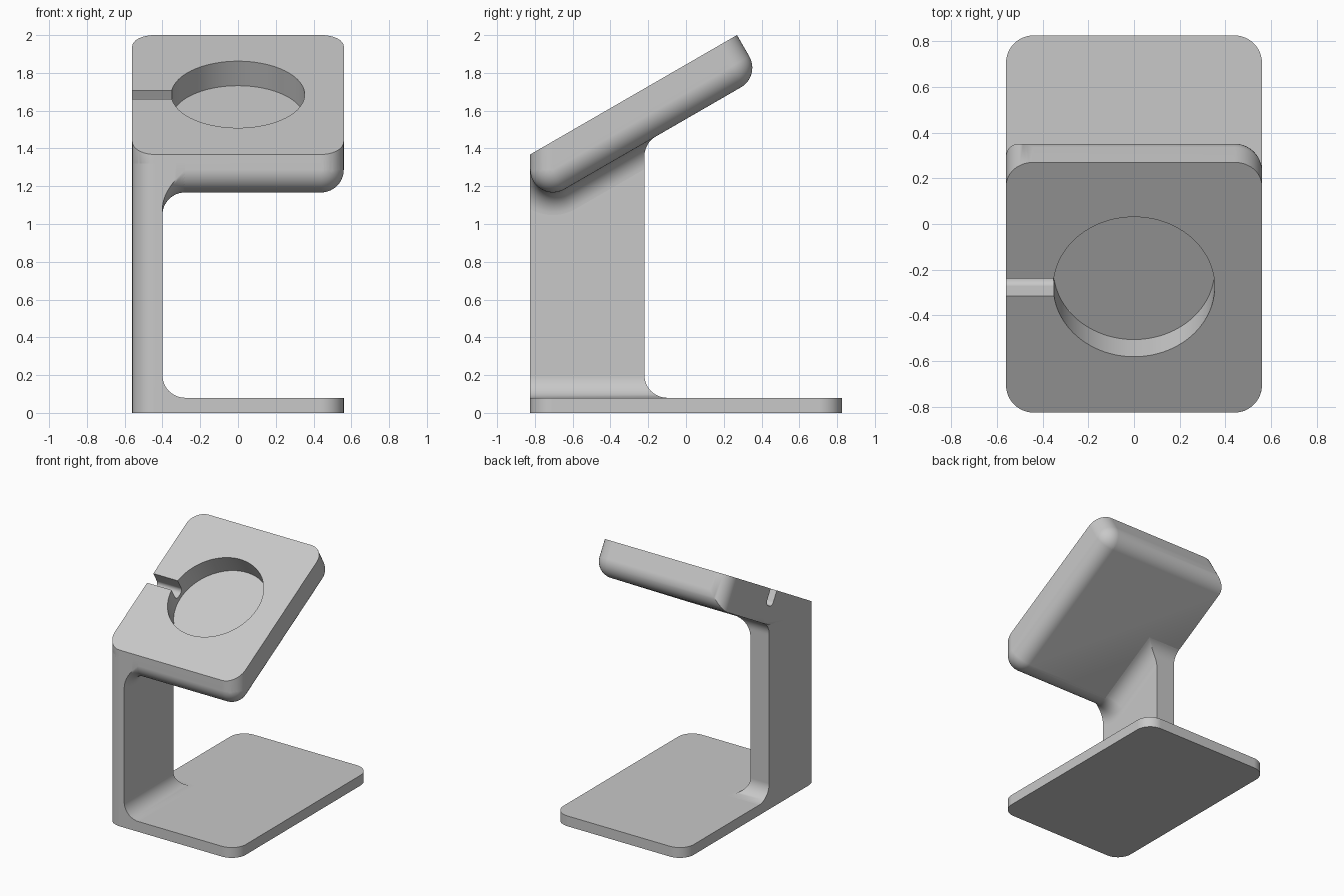
import bpy, bmesh
from math import sin, cos, acos, pi, radians, tan
from mathutils import Vector, Matrix

cube = bpy.data.objects.get("Cube")
if cube:
    bpy.data.objects.remove(cube, do_unlink=True)

# Main dimensions
HX, HY = 0.56, 0.825          # half width and half depth
R = 0.12                      # fillet radius used everywhere
BASE_H = 0.08
TILT = radians(30)
THICK = 0.25                  # head thickness
FRONT_Z = 1.368               # height of the head's top front edge
ARM_X, ARM_Y = -0.40, -0.22   # inner and rear faces of the arm
N = 12                        # segments per quarter turn
QUARTER = [i / N * pi / 2 for i in range(N + 1)]

grey = bpy.data.materials.new("light grey")
grey.use_nodes = True
colour = (0.58, 0.58, 0.58, 1)
grey.diffuse_color = colour
grey.node_tree.nodes["Principled BSDF"].inputs["Base Color"].default_value = colour


def make_object(name, bm):
    bmesh.ops.recalc_face_normals(bm, faces=bm.faces)
    mesh = bpy.data.meshes.new(name)
    bm.to_mesh(mesh)
    bm.free()
    mesh.materials.append(grey)
    obj = bpy.data.objects.new(name, mesh)
    bpy.context.collection.objects.link(obj)
    return obj


def select(obj):
    bpy.ops.object.select_all(action='DESELECT')
    obj.select_set(True)
    bpy.context.view_layer.objects.active = obj


def finish(obj):
    select(obj)
    bpy.ops.object.shade_smooth_by_angle(angle=radians(30))
    mod = obj.modifiers.new("even shading", 'WEIGHTED_NORMAL')
    mod.keep_sharp = True


def loft(name, sections):
    """Skin a list of closed sections with equal point counts."""
    bm = bmesh.new()
    rings = [[bm.verts.new(p) for p in s] for s in sections]
    for a, b in zip(rings, rings[1:]):
        for i in range(len(a)):
            j = (i + 1) % len(a)
            bm.faces.new((a[i], a[j], b[j], b[i]))
    bm.faces.new(rings[0])
    bm.faces.new(rings[-1])
    bmesh.ops.remove_doubles(bm, verts=bm.verts, dist=1e-5)
    return make_object(name, bm)


# Base plate: rounded rectangle
outline = []
for k, (sx, sy) in enumerate([(1, 1), (-1, 1), (-1, -1), (1, -1)]):
    for a in QUARTER:
        t = a + k * pi / 2
        outline.append((sx * (HX - R) + R * cos(t), sy * (HY - R) + R * sin(t)))
finish(loft("base_plate", [[(x, y, z) for x, y in outline] for z in (0, BASE_H)]))


# Arm with a flared foot, its outer front corner rounded
def arm_plan(e):
    pts = [(-HX + R - R * cos(a), -HY + R - R * sin(a)) for a in QUARTER]
    return pts + [(ARM_X + e, -HY), (ARM_X + e, ARM_Y + e), (-HX, ARM_Y + e)]


def bottom_z(y):
    return FRONT_Z - THICK / cos(TILT) + (y + HY) * tan(TILT)


layers = [[(x, y, BASE_H / 2) for x, y in arm_plan(R)]]
for a in QUARTER:
    z = BASE_H + R * (1 - cos(a))
    layers.append([(x, y, z) for x, y in arm_plan(R * (1 - sin(a)))])
layers.append([(x, y, max(1.32, bottom_z(y) + 0.08)) for x, y in arm_plan(0)])
finish(loft("arm", layers))


# Flare joining the arm to the underside of the head
def flare_section(x, a, front):
    d = R * (1 - sin(a))
    y0 = ARM_Y + R - R * sin(TILT)
    pts = [(y0, bottom_z(y0) + 0.05)]
    for q in QUARTER:                        # rear fillet
        b = pi / 2 + (a - pi / 2) * q / (pi / 2)
        y = ARM_Y + R - R * cos(max(b - TILT, 0))
        pts.append((y, bottom_z(y) - R * (1 - sin(b)) / cos(TILT)))
    cy, rad = -HY + R, R + d                 # underside and front rounding
    end = acos(max(-1, min(1, (front - cy) / rad)))
    for q in QUARTER:
        t = pi / 3 + (end - pi / 3) * q / (pi / 2)
        cz = bottom_z(cy) + R / cos(TILT)
        pts.append((cy + rad * cos(t), cz - rad * sin(t)))
    pts.append((front, 1.33))
    return [(x, y, z) for y, z in pts]


sections = [flare_section(-HX, 0, -HY + R), flare_section(-HX + R, 0, -HY)]
sections += [flare_section(ARM_X + R * (1 - cos(a)), a, -HY) for a in QUARTER]
finish(loft("arm_head_flare", sections))


# Tilted head: hull of its rounded corners
def slab(x, v, w):
    """Point v along the sloping top and w below it."""
    return Vector((x, -HY + v * cos(TILT) + w * sin(TILT),
                   FRONT_Z + v * sin(TILT) - w * cos(TILT)))


CX, CW = HX - R, THICK - R
VB = (0.27 + HY) / cos(TILT) - R
VF = (R - CW * sin(TILT)) / cos(TILT)
points = []
lats = [-TILT + i / 16 * (pi / 2 + TILT) for i in range(17)]
for v in (VF, VB):                           # rounded corners on the free side
    for b in (lats if v == VF else QUARTER):
        for i in range(4 * N):
            t = i / N * pi / 2
            points.append(slab(CX + R * cos(b) * cos(t), v + R * cos(b) * sin(t),
                               CW + R * sin(b)))
for t in QUARTER:
    # rear corners
    points.append(slab(CX + R * cos(t), VB + R * sin(t), 0))
    points.append(slab(-CX - R * sin(t), VB + R * cos(t), 0))
    points.append(slab(-CX - R * sin(t), VB + R * cos(t), CW + R * sin(t)))
    # front corners
    for s in (-1, 1):
        x, y = s * (CX + R * cos(t)), -HY + R - R * sin(t)
        points.append(Vector((x, y, slab(0, VF, CW).z)))
        points.append(Vector((x, y, FRONT_Z + (y + HY) * tan(TILT))))
points += [slab(-CX, VF - R * cos(b), CW + R * sin(b)) for b in lats]
points.append(slab(-HX, VF, THICK))

bm = bmesh.new()
for p in points:
    bm.verts.new(p)
bmesh.ops.remove_doubles(bm, verts=bm.verts, dist=1e-4)
bmesh.ops.convex_hull(bm, input=bm.verts)
loose = [v for v in bm.verts if not v.link_faces]
bmesh.ops.delete(bm, geom=loose, context='VERTS')
bmesh.ops.dissolve_limit(bm, angle_limit=radians(0.5), verts=bm.verts, edges=bm.edges)
head = make_object("head", bm)

# Round recess and cable slot cut into the head
frame = (Matrix.Translation(slab(0, (HY - 0.275) / cos(TILT), 0))
         @ Matrix.Rotation(TILT, 4, 'X'))
bm = bmesh.new()
bmesh.ops.create_cone(bm, cap_ends=True, segments=96, radius1=0.353, radius2=0.353,
                      depth=0.4, matrix=frame @ Matrix.Translation((0, 0, 0.05)))
recess = make_object("recess_cutter", bm)

bm = bmesh.new()
bmesh.ops.create_cube(bm, size=1, matrix=Matrix.Translation((-0.5, -0.002, 0.04))
                      @ Matrix.Diagonal((0.4, 0.087, 0.32, 1)))
low = [e for e in bm.edges if all(v.co.z < 0 for v in e.verts)
       and abs(e.verts[0].co.x - e.verts[1].co.x) > 0.1]
bmesh.ops.bevel(bm, geom=low, offset=0.035, segments=5, profile=0.5, affect='EDGES')
bm.transform(frame)
slot = make_object("slot_cutter", bm)

for cutter in (recess, slot):
    cutter.hide_render = True
    mod = head.modifiers.new("cut", 'BOOLEAN')
    mod.operation, mod.solver, mod.object = 'DIFFERENCE', 'EXACT', cutter
    select(head)
    bpy.ops.object.modifier_apply(modifier=mod.name)
    bpy.data.objects.remove(cutter, do_unlink=True)
finish(head)
